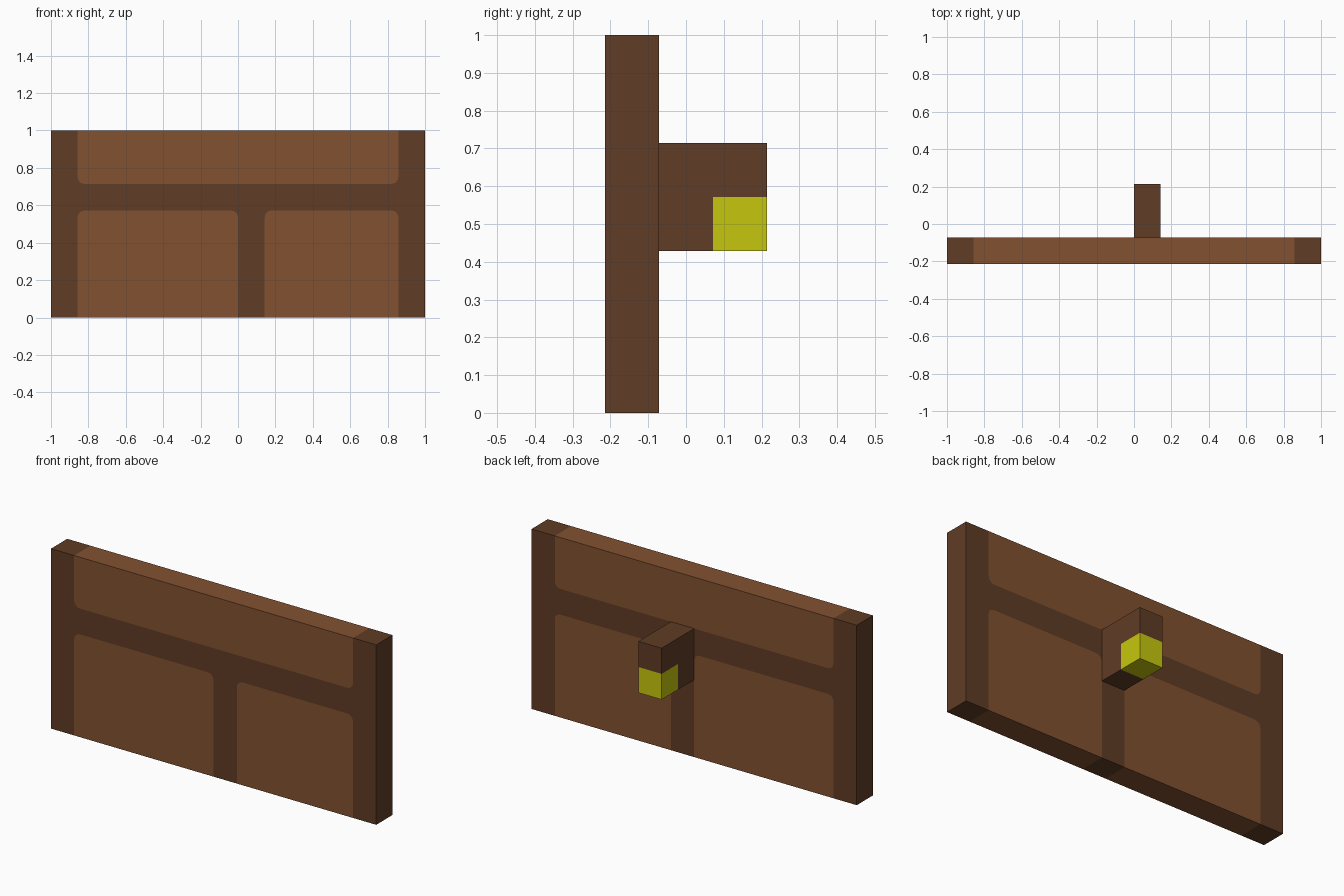
import bpy, bmesh, math
from mathutils import Vector

if "Cube" in bpy.data.objects:
    bpy.data.objects.remove(bpy.data.objects["Cube"], do_unlink=True)

U = 1 / 7                        # module: the slab is 14 modules wide, 7 high, 1 thick
FRONT, BACK = -1.5 * U, -0.5 * U
R = 0.035                        # corner radius of the panels


def material(name, rgb):
    """Flat material from 0-255 sRGB values."""
    lin = [((c / 255 + 0.055) / 1.055) ** 2.4 if c > 10 else c / 255 / 12.92 for c in rgb]
    m = bpy.data.materials.new(name)
    m.use_nodes = True
    m.diffuse_color = (*lin, 1)
    bsdf = m.node_tree.nodes["Principled BSDF"]
    bsdf.inputs["Base Color"].default_value = (*lin, 1)
    bsdf.inputs["Roughness"].default_value = 0.9
    return m


dark_wood = material("dark wood", (96, 60, 37))
light_wood = material("light wood", (130, 81, 48))
yellow = material("yellow", (198, 198, 14))


def rounded(corners, steps=4):
    """Outline in modules; a third value of 1 rounds that corner."""
    pts = []
    n = len(corners)
    for i, c in enumerate(corners):
        p = Vector(c[:2]) * U
        if len(c) < 3:
            pts.append(p)
            continue
        a = (Vector(corners[i - 1][:2]) * U - p).normalized() * R
        b = (Vector(corners[(i + 1) % n][:2]) * U - p).normalized() * R
        for k in range(steps + 1):
            t = math.pi / 2 * k / steps
            pts.append(p + a * (1 - math.sin(t)) + b * (1 - math.cos(t)))
    return pts


def prism(name, outline, place, depth, mat):
    """Extrude an outline; place(u, v) gives its 3D point."""
    bm = bmesh.new()
    face = bm.faces.new([bm.verts.new(place(u, v)) for u, v in outline])
    new = bmesh.ops.extrude_face_region(bm, geom=[face])["geom"]
    bmesh.ops.translate(bm, vec=depth, verts=[g for g in new if isinstance(g, bmesh.types.BMVert)])
    bmesh.ops.recalc_face_normals(bm, faces=bm.faces[:])
    mesh = bpy.data.meshes.new(name)
    bm.to_mesh(mesh)
    bm.free()
    mesh.materials.append(mat)
    obj = bpy.data.objects.new(name, mesh)
    bpy.context.collection.objects.link(obj)
    return obj


def slab_part(name, corners, mat):
    return prism(name, rounded(corners), lambda x, z: (x, FRONT, z), (0, BACK - FRONT, 0), mat)


def arm_part(name, corners, mat):
    return prism(name, rounded(corners), lambda y, z: (0, y, z), (U, 0, 0), mat)


# Frame: two side stiles, a rail and an off-centre lower post
slab_part("frame", [(-7, 0), (-6, 0), (-6, 4, 1), (0, 4, 1), (0, 0), (1, 0), (1, 4, 1), (6, 4, 1),
                    (6, 0), (7, 0), (7, 7), (6, 7), (6, 5, 1), (-6, 5, 1), (-6, 7), (-7, 7)], dark_wood)

# Light panels, flush with the frame on every side
slab_part("upper_panel", [(-6, 7), (-6, 5, 1), (6, 5, 1), (6, 7)], light_wood)
for name, x0, x1 in (("lower_right_panel", -6, 0), ("lower_left_panel", 1, 6)):
    slab_part(name, [(x0, 0), (x0, 4, 1), (x1, 4, 1), (x1, 0)], light_wood)

# Arm on the back with a yellow block in its lower rear corner
arm_part("back_arm", [(-0.5, 3), (0.5, 3), (0.5, 4), (1.5, 4), (1.5, 5), (-0.5, 5)], dark_wood)
arm_part("yellow_tip", [(0.5, 3), (1.5, 3), (1.5, 4), (0.5, 4)], yellow)
